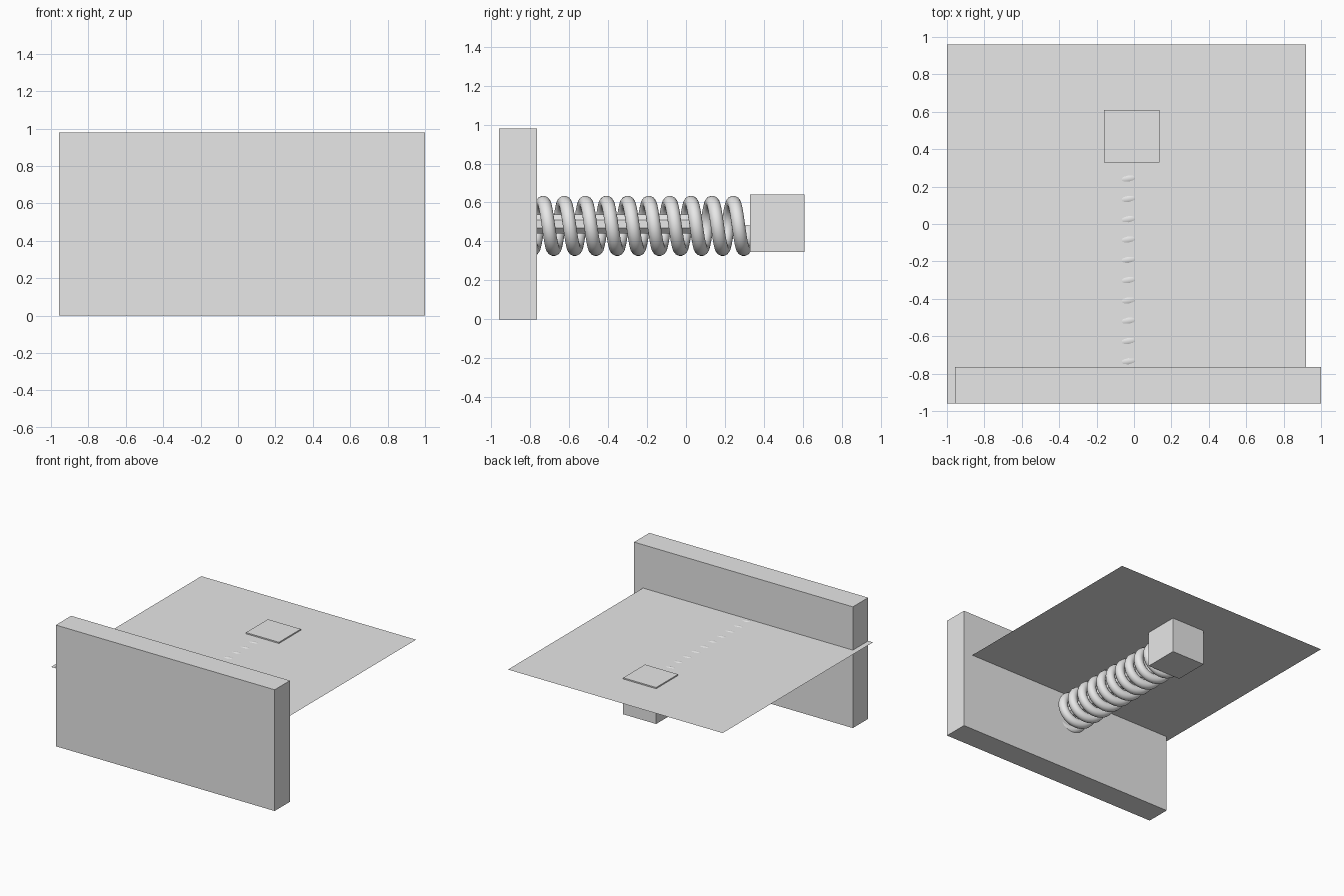
import bpy, math

if "Cube" in bpy.data.objects:
    bpy.data.objects.remove(bpy.data.objects["Cube"])

grey = bpy.data.materials.new("light grey")
grey.diffuse_color = (0.8, 0.8, 0.8, 1)
grey.use_nodes = True
grey.node_tree.nodes["Principled BSDF"].inputs["Base Color"].default_value = grey.diffuse_color

AXIS_X, AXIS_Z = -0.03, 0.48      # shared axis of spring and rod
SHEET_Z = 0.63


def finish(obj, name):
    obj.name = name
    obj.data.materials.append(grey)
    return obj


def box(name, lo, hi):
    bpy.ops.mesh.primitive_cube_add(size=1)
    obj = bpy.context.object
    obj.location = [(a + b) / 2 for a, b in zip(lo, hi)]
    obj.scale = [b - a for a, b in zip(lo, hi)]
    return finish(obj, name)


# Upright wall and the block at the end of the spring
box("wall", (-0.957, -0.96, 0), (1.0, -0.765, 0.98))
box("block", (-0.16, 0.33, 0.345), (0.135, 0.61, 0.64))

# Thin horizontal sheet passing through the wall
bpy.ops.mesh.primitive_plane_add(size=1.92, location=(-0.04, 0, SHEET_Z))
finish(bpy.context.object, "sheet")

# Faceted rod inside the spring
y0, y1 = -0.80, 0.04
bpy.ops.mesh.primitive_cylinder_add(
    vertices=8, radius=0.052, depth=y1 - y0,
    location=(AXIS_X, (y0 + y1) / 2, 0.49),
    rotation=(math.pi / 2, 0, 0))
rod = finish(bpy.context.object, "rod")
rod.rotation_euler = (math.pi / 2, math.pi / 8, 0)

# Coil spring: round tube swept along a helix, ending on the left side
coil_r, tube_r, pitch, turns, steps = 0.12, 0.035, 0.1085, 10.75, 40
end_y = 0.324
curve = bpy.data.curves.new("spring", 'CURVE')
curve.dimensions = '3D'
curve.bevel_depth = tube_r
curve.bevel_resolution = 5
curve.use_fill_caps = True
path = curve.splines.new('POLY')
count = int(turns * steps)
path.points.add(count)
for i, p in enumerate(path.points):
    back = (count - i) / steps            # turns left before the end
    a = math.pi + 2 * math.pi * back      # runs top -> right -> bottom -> left
    p.co = (AXIS_X + coil_r * math.cos(a),
            end_y - pitch * back,
            AXIS_Z + coil_r * math.sin(a), 1)
spring = bpy.data.objects.new("spring", curve)
bpy.context.collection.objects.link(spring)

# Turn the swept tube into a smooth mesh
bpy.ops.object.select_all(action='DESELECT')
spring.select_set(True)
bpy.context.view_layer.objects.active = spring
bpy.ops.object.convert(target='MESH')
spring = finish(bpy.context.object, "spring")
bpy.ops.object.shade_smooth_by_angle(angle=math.radians(40))
